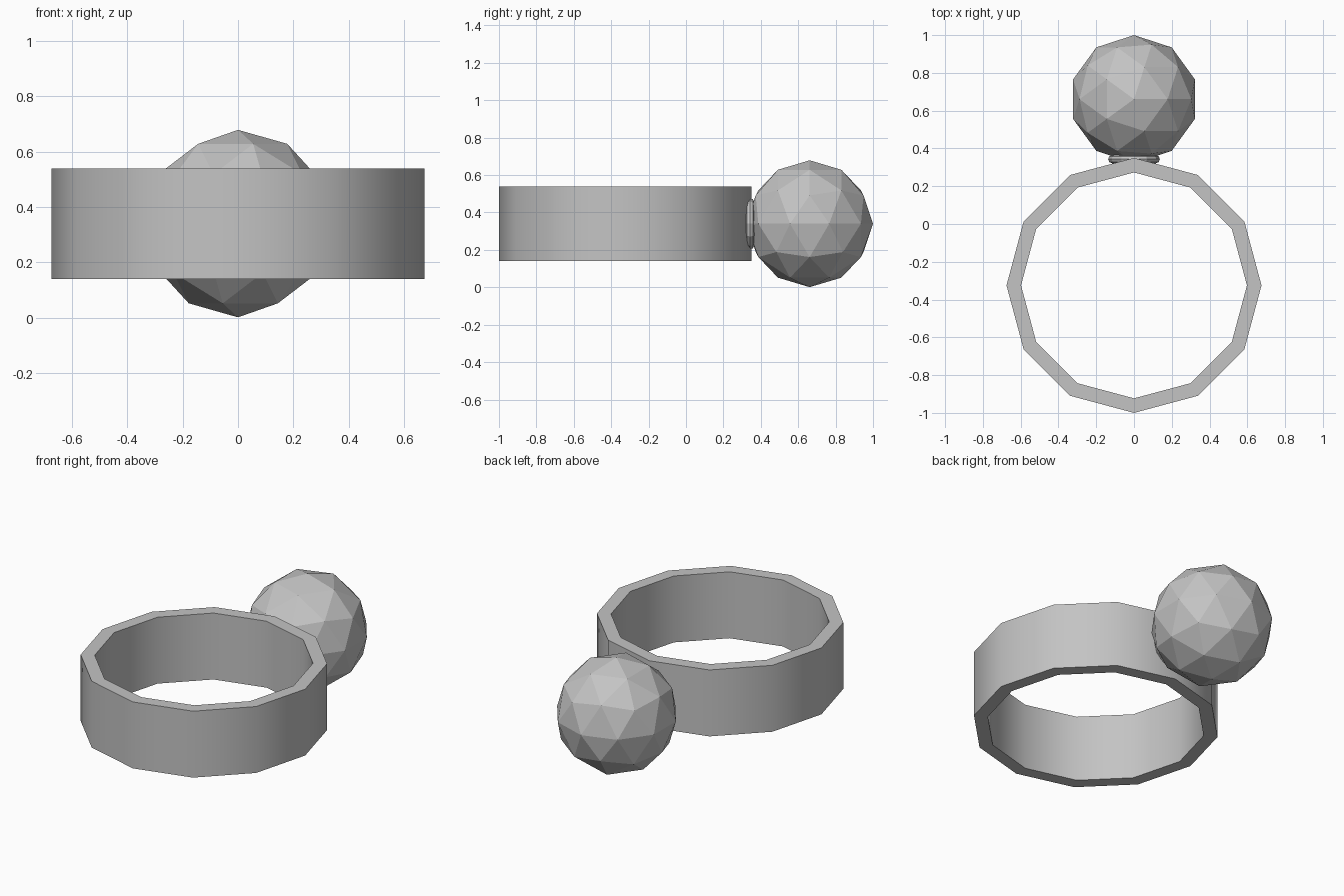
import bpy, bmesh, math

cube = bpy.data.objects.get("Cube")
if cube:
    bpy.data.objects.remove(cube, do_unlink=True)

# Single grey metal colour
GREY = (0.55, 0.55, 0.55, 1)
metal = bpy.data.materials.new("plain_grey")
metal.use_nodes = True
metal.diffuse_color = GREY
metal.node_tree.nodes["Principled BSDF"].inputs["Base Color"].default_value = GREY

MID_Z = 0.34
BAND_Y = -0.325


def finish(name, smooth_angle=None):
    obj = bpy.context.object
    obj.name = name
    obj.data.materials.clear()
    obj.data.materials.append(metal)
    if smooth_angle:
        bpy.ops.object.shade_smooth_by_angle(angle=math.radians(smooth_angle))
    return obj


# Band: twelve-sided hollow ring with a corner facing the gem
def build_band(sides=12, outer=0.675, inner=0.598, height=0.4):
    bm = bmesh.new()
    loops = []
    for radius, z in ((outer, -1), (outer, 1), (inner, 1), (inner, -1)):
        loop = []
        for i in range(sides):
            a = math.tau * i / sides
            loop.append(bm.verts.new((radius * math.sin(a), radius * math.cos(a), z * height / 2)))
        loops.append(loop)
    for k in range(4):
        low, high = loops[k], loops[(k + 1) % 4]
        for i in range(sides):
            j = (i + 1) % sides
            bm.faces.new((low[i], low[j], high[j], high[i]))
    bmesh.ops.recalc_face_normals(bm, faces=bm.faces)
    mesh = bpy.data.meshes.new("band")
    bm.to_mesh(mesh)
    bm.free()
    obj = bpy.data.objects.new("band", mesh)
    obj.location = (0, BAND_Y, MID_Z)
    bpy.context.collection.objects.link(obj)
    bpy.ops.object.select_all(action="DESELECT")
    obj.select_set(True)
    bpy.context.view_layer.objects.active = obj
    finish("band", 31)


build_band()

# Faceted gem ball behind the band
bpy.ops.mesh.primitive_ico_sphere_add(subdivisions=2, radius=0.339, location=(0, 0.661, MID_Z))
finish("gem_ball")

# Small collar that seats the ball on the band
bpy.ops.mesh.primitive_torus_add(major_segments=12, minor_segments=8, major_radius=0.115,
                                 minor_radius=0.022, location=(0, 0.343, MID_Z),
                                 rotation=(math.pi / 2, 0, 0))
finish("collar")
